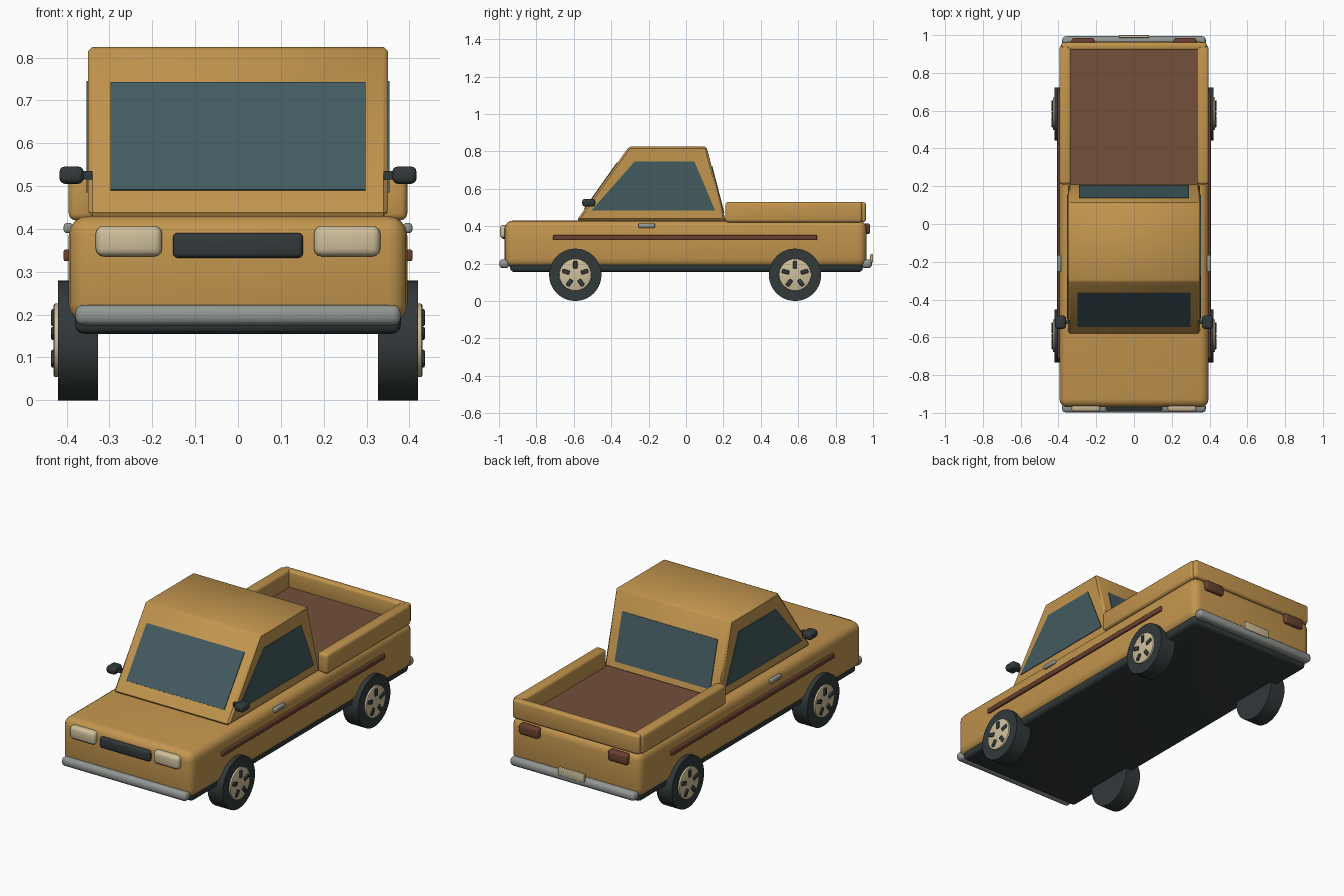
import bpy, bmesh, math
from mathutils import Matrix, Vector

cube = bpy.data.objects.get("Cube")
if cube:
    bpy.data.objects.remove(cube, do_unlink=True)


def material(name, r, g, b):
    """Flat material from display values, converted to linear."""
    lin = [((c / 255 + 0.055) / 1.055) ** 2.4 for c in (r, g, b)]
    m = bpy.data.materials.new(name)
    m.use_nodes = True
    m.diffuse_color = (*lin, 1)
    m.node_tree.nodes["Principled BSDF"].inputs["Base Color"].default_value = (*lin, 1)
    return m


PAINT = material("ochre paint", 194, 149, 78)
GLASS = material("blue grey glass", 67, 91, 96)
DARK = material("dark rubber", 50, 57, 58)
CHROME = material("dull chrome", 146, 151, 147)
CREAM = material("cream", 207, 191, 155)
WOOD = material("brown bed liner", 116, 80, 57)
RED = material("red brown trim", 106, 64, 48)


def finish(name, bm, mat, bevel=0, segments=3):
    """Round the edges, shade and link a part."""
    bmesh.ops.recalc_face_normals(bm, faces=bm.faces[:])
    if bevel:
        bmesh.ops.bevel(bm, geom=bm.edges[:], offset=bevel, segments=segments,
                        profile=0.5, affect='EDGES', clamp_overlap=True)
    mesh = bpy.data.meshes.new(name)
    bm.to_mesh(mesh)
    bm.free()
    mesh.materials.append(mat)
    ob = bpy.data.objects.new(name, mesh)
    bpy.context.collection.objects.link(ob)
    bpy.ops.object.select_all(action='DESELECT')
    ob.select_set(True)
    bpy.context.view_layer.objects.active = ob
    bpy.ops.object.shade_smooth_by_angle(angle=math.radians(40))
    return ob


def box(name, x, y, z, mat, bevel=0, segments=3):
    """Box from its (low, high) range on each axis."""
    bm = bmesh.new()
    bmesh.ops.create_cube(bm, size=1)
    for v in bm.verts:
        v.co = [(lo + hi) / 2 + c * (hi - lo) for c, (lo, hi) in zip(v.co, (x, y, z))]
    return finish(name, bm, mat, bevel, segments)


def side_box(name, s, x, y, z, mat, bevel=0):
    return box(name, sorted((s * x[0], s * x[1])), y, z, mat, bevel)


def prism(name, points, push, mat, bevel=0):
    """Polygon extruded along a vector."""
    bm = bmesh.new()
    face = bm.faces.new([bm.verts.new(p) for p in points])
    new = bmesh.ops.extrude_face_region(bm, geom=[face])["geom"]
    bmesh.ops.translate(bm, vec=push, verts=[g for g in new if isinstance(g, bmesh.types.BMVert)])
    return finish(name, bm, mat, bevel, 1)


def disc(name, x0, x1, y, z, radius, mat, bevel=0):
    """Cylinder lying along x."""
    bm = bmesh.new()
    bmesh.ops.create_cone(bm, cap_ends=True, segments=40, radius1=radius, radius2=radius,
                          depth=abs(x1 - x0),
                          matrix=Matrix.Translation(((x0 + x1) / 2, y, z)) @ Matrix.Rotation(math.pi / 2, 4, 'Y'))
    return finish(name, bm, mat, bevel, 2)


# Lower body and chassis
box("body", (-0.395, 0.395), (-0.97, 0.965), (0.18, 0.43), PAINT, 0.045, 4)
box("chassis", (-0.38, 0.38), (-0.94, 0.945), (0.155, 0.24), DARK, 0.02)

# Cabin from its side profile
FRONT = (Vector((0, -0.585, 0.43)), Vector((0, -0.305, 0.825)))
REAR = (Vector((0, 0.212, 0.43)), Vector((0, 0.11, 0.825)))
HALF = 0.35
outline = [FRONT[0], FRONT[1], REAR[1], REAR[0]]
prism("cabin", [p + Vector((-HALF, 0, 0)) for p in outline], (2 * HALF, 0, 0), PAINT, 0.01)


def sloped_window(name, line, half, z0, z1, out):
    """Glass plate lying on a sloping cabin face."""
    low, high = [line[0].lerp(line[1], (z - 0.43) / 0.395) for z in (z0, z1)]
    d = (high - low).normalized()
    normal = Vector((0, out * d.z, -out * d.y))
    side = Vector((half, 0, 0))
    base = -0.003 * normal
    prism(name, [low - side + base, low + side + base, high + side + base, high - side + base],
          normal * 0.007, GLASS)


sloped_window("windshield", FRONT, 0.298, 0.49, 0.74, -1)
sloped_window("rear_window", REAR, 0.29, 0.47, 0.72, 1)
for s, tag in ((1, "left"), (-1, "right")):
    prism(tag + "_side_window",
          [(s * (HALF - 0.003), y, z) for y, z in
           ((-0.505, 0.485), (-0.275, 0.745), (0.045, 0.745), (0.155, 0.485))],
          (s * 0.007, 0, 0), GLASS)

# Cargo bed
box("bed_floor", (-0.34, 0.34), (0.2, 0.93), (0.42, 0.437), WOOD)
box("tailgate", (-0.385, 0.385), (0.92, 0.962), (0.422, 0.528), PAINT, 0.014)

# Parts repeated on both sides
for s, tag in ((1, "left"), (-1, "right")):
    side_box(tag + "_bed_wall", s, (0.333, 0.395), (0.21, 0.942), (0.42, 0.53), PAINT, 0.016)
    side_box(tag + "_trim_strip", s, (0.385, 0.407), (-0.71, 0.7), (0.325, 0.352), RED, 0.005)
    side_box(tag + "_door_handle", s, (0.385, 0.407), (-0.255, -0.165), (0.39, 0.414), CHROME, 0.008)
    side_box(tag + "_mirror", s, (0.36, 0.417), (-0.555, -0.485), (0.505, 0.546), DARK, 0.014)
    side_box(tag + "_mirror_arm", s, (0.34, 0.37), (-0.53, -0.51), (0.515, 0.535), DARK)
    side_box(tag + "_headlight", s, (0.177, 0.332), (-0.995, -0.94), (0.336, 0.407), CREAM, 0.018)
    side_box(tag + "_taillight", s, (0.21, 0.33), (0.94, 0.985), (0.358, 0.415), RED, 0.012)

    # Wheels with five dark slots in each hub
    for y, end in ((-0.592, "front"), (0.583, "rear")):
        name = f"{end}_{tag}_"
        disc(name + "tire", s * 0.327, s * 0.42, y, 0.14, 0.14, DARK)
        disc(name + "hub", s * 0.40, s * 0.43, y, 0.14, 0.086, CREAM, 0.004)
        for i in range(5):
            slot = side_box(f"{name}slot_{i + 1}", s, (-0.01, 0.01), (-0.011, 0.011),
                            (0.033, 0.073), DARK, 0.004)
            slot.location = (s * 0.426, y, 0.14)
            slot.rotation_euler.x = i * math.tau / 5

# Front and rear fittings
box("grille", (-0.152, 0.152), (-0.988, -0.94), (0.332, 0.391), DARK, 0.012)
box("front_bumper", (-0.38, 0.38), (-0.998, -0.945), (0.175, 0.223), CHROME, 0.019)
box("rear_bumper", (-0.38, 0.38), (0.94, 0.994), (0.175, 0.223), CHROME, 0.019)
box("rear_plate", (-0.08, 0.08), (0.985, 1.0), (0.205, 0.25), CREAM, 0.004)
